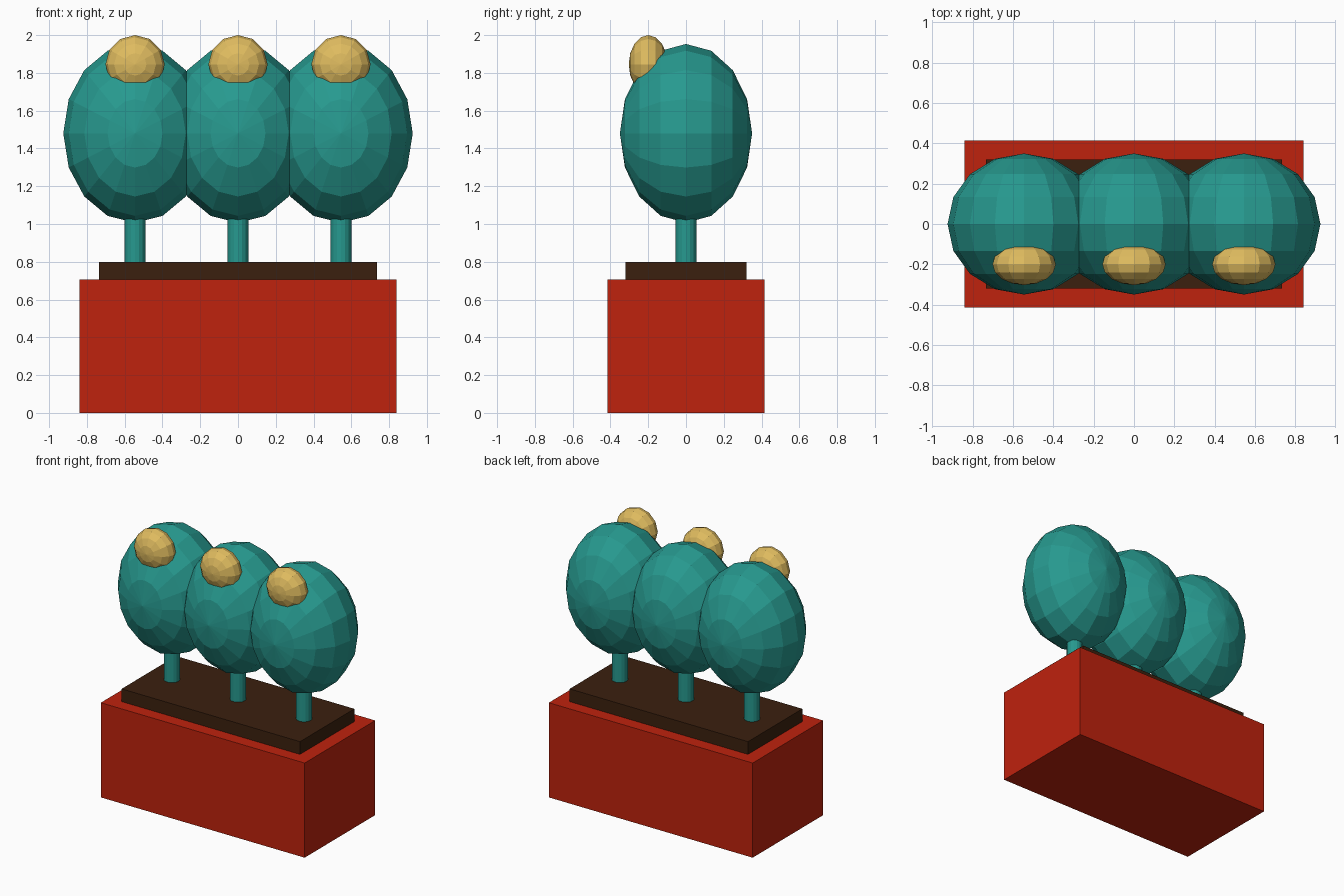
import bpy
import math
from mathutils import Matrix

if "Cube" in bpy.data.objects:
    bpy.data.objects.remove(bpy.data.objects["Cube"])


def mat(name, rgb):
    m = bpy.data.materials.new(name)
    m.diffuse_color = (*rgb, 1)
    m.use_nodes = True
    m.node_tree.nodes["Principled BSDF"].inputs["Base Color"].default_value = m.diffuse_color
    return m


RED = mat("red planter", (0.52, 0.016, 0.004))
BROWN = mat("dark soil", (0.044, 0.0145, 0.0045))
TEAL = mat("teal foliage", (0.02, 0.32, 0.275))
GOLD = mat("golden bud", (0.74, 0.50, 0.115))


def finish(name, material):
    ob = bpy.context.object
    ob.name = name
    ob.data.materials.append(material)
    return ob


def box(name, sx, sy, z0, z1, material):
    bpy.ops.mesh.primitive_cube_add(size=1, location=(0, 0, (z0 + z1) / 2))
    ob = finish(name, material)
    ob.data.transform(Matrix.Diagonal((sx, sy, z1 - z0, 1)))


def ellipsoid(name, center, radii, segments, rings, material):
    # low-poly sphere with its poles along y
    bpy.ops.mesh.primitive_uv_sphere_add(segments=segments, ring_count=rings,
                                         radius=1, location=center)
    ob = finish(name, material)
    ob.data.transform(Matrix.Diagonal((*radii, 1)) @ Matrix.Rotation(math.pi / 2, 4, 'X'))


# planter and raised soil
box("planter_box", 1.68, 0.83, 0, 0.705, RED)
box("soil", 1.47, 0.64, 0.70, 0.80, BROWN)

# three plants: stem, foliage, bud
for i, x in enumerate((-0.545, 0, 0.545), 1):
    bpy.ops.mesh.primitive_cylinder_add(vertices=16, radius=0.055, depth=0.36,
                                        location=(x, 0, 0.96))
    finish(f"stem_{i}", TEAL)
    ellipsoid(f"foliage_{i}", (x, 0, 1.48), (0.38, 0.35, 0.473), 16, 8, TEAL)
    ellipsoid(f"bud_{i}", (x, -0.2, 1.845), (0.157, 0.103, 0.155), 12, 8, GOLD)
